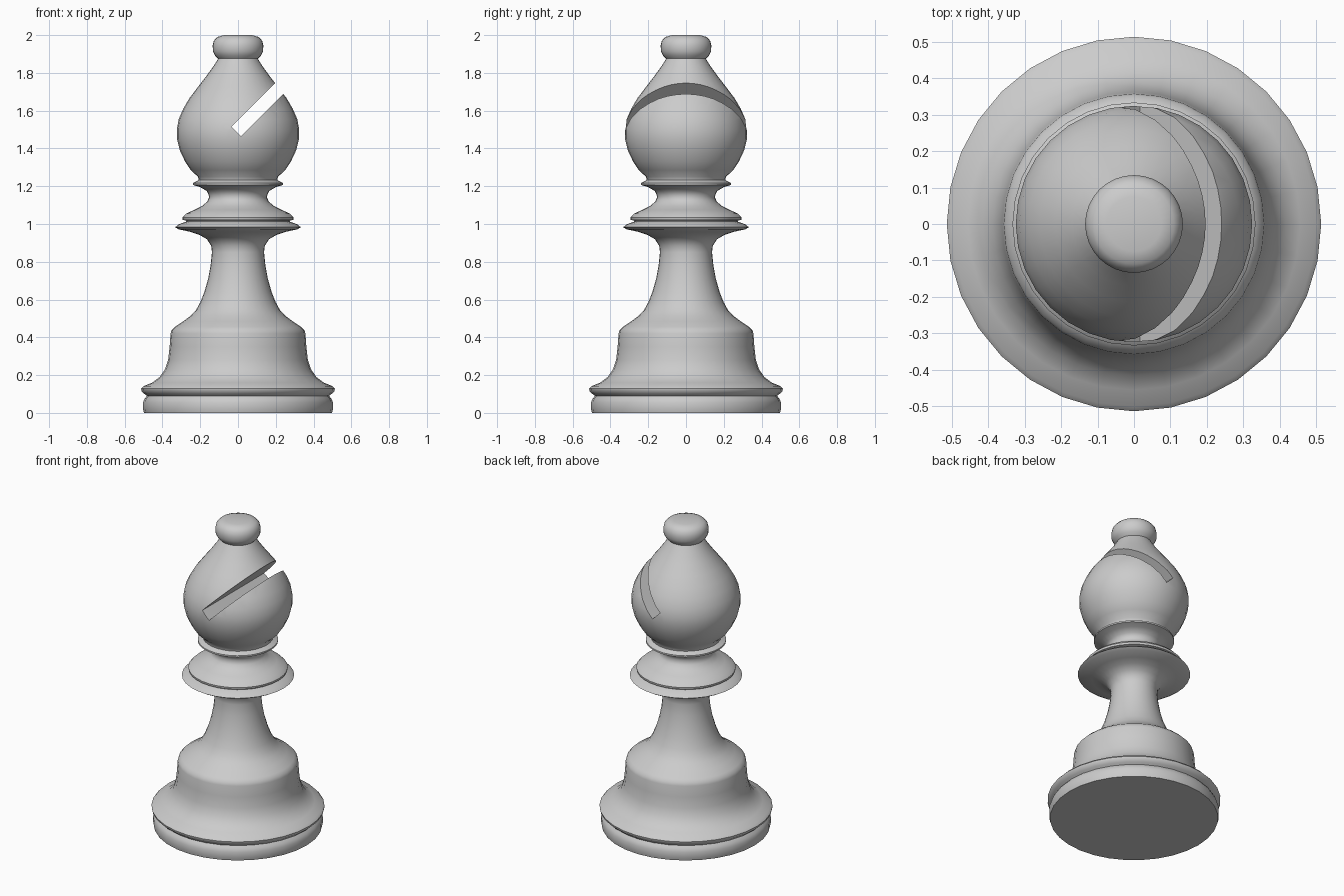
import bpy, bmesh, math
from mathutils import Matrix

if "Cube" in bpy.data.objects:
    bpy.data.objects.remove(bpy.data.objects["Cube"])

SIDES = 32


def lathe(name, profile):
    """Closed solid of revolution from (radius, height) points, bottom to top."""
    bm = bmesh.new()
    rings = []
    for r, z in profile:
        rings.append([bm.verts.new((r * math.cos(2 * math.pi * i / SIDES),
                                    r * math.sin(2 * math.pi * i / SIDES), z))
                      for i in range(SIDES)])
    for a, b in zip(rings, rings[1:]):
        for i in range(SIDES):
            j = (i + 1) % SIDES
            bm.faces.new((a[i], a[j], b[j], b[i]))
    bm.faces.new(rings[0][::-1])
    bm.faces.new(rings[-1])
    mesh = bpy.data.meshes.new(name)
    bm.to_mesh(mesh)
    bm.free()
    ob = bpy.data.objects.new(name, mesh)
    bpy.context.collection.objects.link(ob)
    return ob


# Turned profile: foot, skirt, stem, collars, head, finial
profile = [
    (.498, 0), (.503, .02), (.503, .055), (.495, .075), (.482, .09),
    (.495, .1), (.511, .115), (.513, .128), (.5, .142),
    (.455, .16), (.415, .19), (.387, .23), (.37, .28), (.362, .35), (.357, .42),
    (.352, .438), (.335, .455), (.29, .485), (.25, .515), (.222, .545), (.2, .585),
    (.178, .64), (.158, .71), (.145, .78), (.138, .85), (.142, .885),
    (.165, .92), (.205, .943), (.25, .958), (.315, .972), (.333, .983),
    (.315, .998), (.275, 1.012), (.275, 1.018), (.293, 1.022), (.295, 1.035),
    (.275, 1.055), (.23, 1.075), (.19, 1.095), (.162, 1.12), (.152, 1.145),
    (.165, 1.175), (.2, 1.195), (.238, 1.207), (.238, 1.217), (.208, 1.232),
    (.212, 1.25), (.25, 1.285), (.28, 1.33), (.308, 1.39), (.323, 1.45),
    (.324, 1.5), (.314, 1.555), (.29, 1.61), (.258, 1.665), (.215, 1.722),
    (.17, 1.78), (.13, 1.835), (.105, 1.875),
    (.122, 1.892), (.133, 1.915), (.134, 1.945), (.128, 1.97), (.11, 1.99), (.075, 2.0),
]
bishop = lathe("bishop_body", profile)

# Slanted slot through the head
bpy.ops.mesh.primitive_cube_add(size=1)
cutter = bpy.context.object
cutter.name = "slot_cutter"
length, width = .6, .072
slant = Matrix.Translation((-.009, 0, 1.49)) @ Matrix.Rotation(-math.pi / 4, 4, 'Y')
cutter.data.transform(slant @ Matrix.Translation((length / 2, 0, 0))
                      @ Matrix.Diagonal((length, 1.2, width, 1)))
cutter.hide_render = True

slot = bishop.modifiers.new("slot", 'BOOLEAN')
slot.operation = 'DIFFERENCE'
slot.solver = 'EXACT'
slot.object = cutter
bpy.ops.object.select_all(action='DESELECT')
bishop.select_set(True)
bpy.context.view_layer.objects.active = bishop
bpy.ops.object.modifier_apply(modifier="slot")
bpy.data.objects.remove(cutter, do_unlink=True)

bpy.ops.object.shade_smooth_by_angle(angle=math.radians(50))
